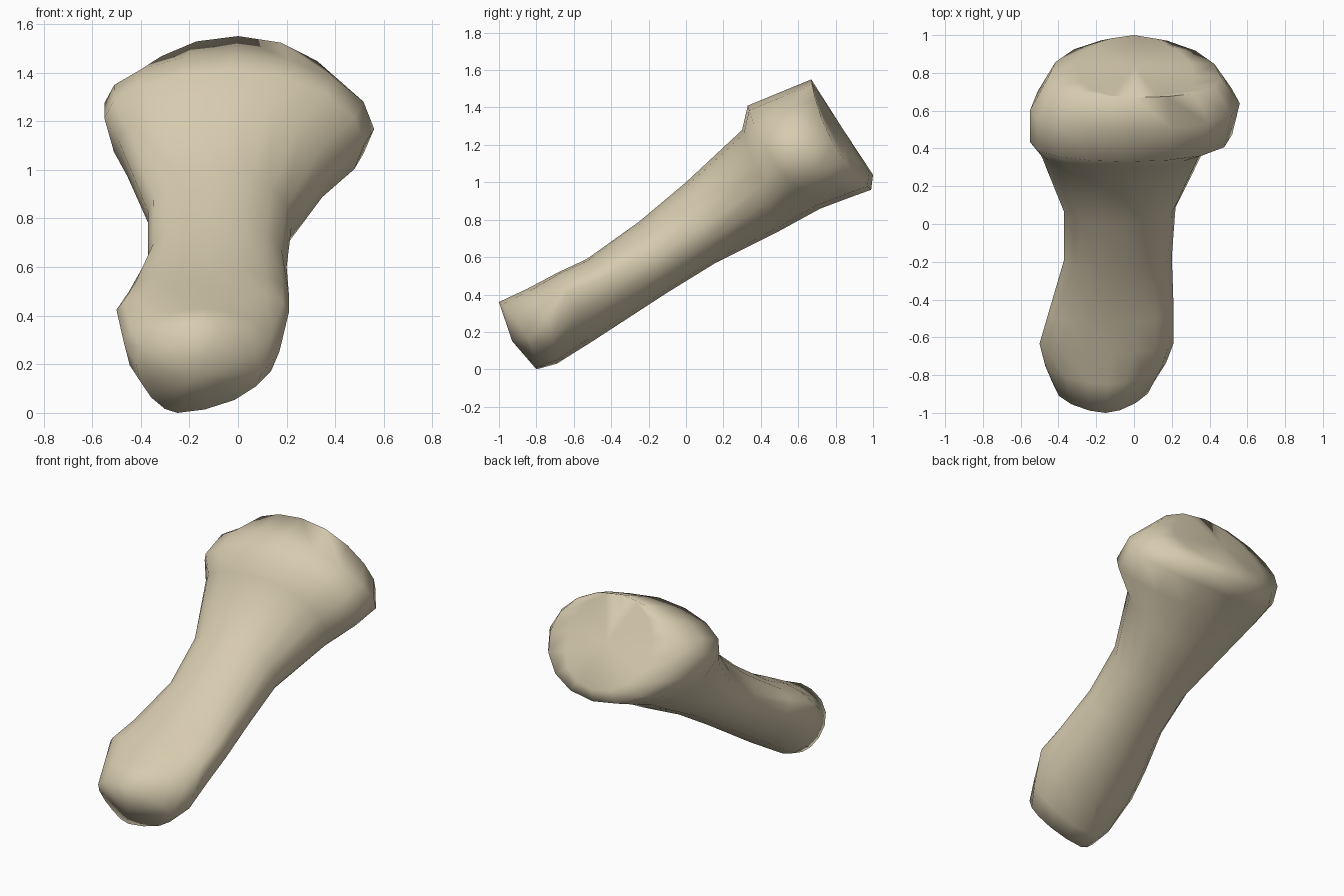
import bpy
import bmesh
from math import sin, cos, pi, radians
from mathutils import Vector

if "Cube" in bpy.data.objects:
    bpy.data.objects.remove(bpy.data.objects["Cube"])

# Bone colour
bone = bpy.data.materials.new("pale bone")
bone.use_nodes = True
colour = (0.68, 0.60, 0.43, 1)
bone.diffuse_color = colour
shader = bone.node_tree.nodes["Principled BSDF"]
shader.inputs["Base Color"].default_value = colour
shader.inputs["Roughness"].default_value = 0.8

SIDES = 16
AXIS = Vector((0, .85, .53))

# Each section: top (y, z), bottom (y, z), x range,
# and how high the widest point sits on the -x and +x sides
nose = [
    ((-1, .36), (-.8, 0), (-.42, .1), (.5, .4)),
    ((-.85, .43), (-.69, .03), (-.47, .17), (.6, .5)),
]
shaft = [
    ((-.68, .52), (-.5, .15), (-.5, .21), (.74, .72)),
    ((-.53, .59), (-.3, .28), (-.45, .21), (.7, .65)),
    ((-.25, .79), (-.1, .41), (-.37, .2), (.6, .5)),
    ((0, 1), (.16, .57), (-.37, .22), (.6, .45)),
    ((.3, 1.28), (.5, .74), (-.49, .38), (.7, .45)),
]
head = [
    ((.33, 1.41), (.72, .86), (-.55, .52), (.67, .5)),
    ((.5, 1.48), (.88, .92), (-.55, .56), (.66, .5)),
    ((.67, 1.55), (.99, .96), (-.45, .46), (.56, .5)),
    ((.67, 1.55), (1, 1.04), (-.3, .32), (.5, .5)),
]


def section_ring(bm, section, sweep, point, keel_shift):
    """Rounded section; sweep moves its -x and +x sides along the shaft."""
    top, bottom, span, wide = section
    ridge = .09 * top[0] - .06
    top, bottom = Vector((0, *top)), Vector((0, *bottom))
    ring = []
    for i in range(SIDES):
        a = 2 * pi * i / SIDES
        c, s = cos(a), sin(a)
        side = int(c > 0)
        w = wide[side]
        h = w + s * (1 - w if s > 0 else w)
        p = bottom.lerp(top, h) + AXIS * sweep[side] * c * c
        middle = ridge + keel_shift * (1 - h)
        p.x = middle + (span[side] - middle) * abs(c) ** point
        ring.append(bm.verts.new(p))
    return ring


def close_end(bm, ring, push):
    """Fan of faces to a tip pushed out along the shaft."""
    tip = bm.verts.new(sum((v.co for v in ring), Vector()) / SIDES + AXIS * push)
    for i in range(SIDES):
        bm.faces.new((ring[i], ring[(i + 1) % SIDES], tip))


# Shaft with both knuckles, lofted through the sections
bm = bmesh.new()
rings = [section_ring(bm, s, (.04, .04), 1.2, -.1) for s in nose]
rings += [section_ring(bm, s, (0, 0), 1, 0) for s in shaft]
rings += [section_ring(bm, s, (-.03, -.06), 1, 0) for s in head]
for a, b in zip(rings, rings[1:]):
    for i in range(SIDES):
        j = (i + 1) % SIDES
        bm.faces.new((a[i], a[j], b[j], b[i]))
close_end(bm, rings[0], -.06)
close_end(bm, rings[-1], .02)

# Merge the shared crest of the head
bmesh.ops.remove_doubles(bm, verts=bm.verts, dist=0.002)
bmesh.ops.recalc_face_normals(bm, faces=bm.faces)

mesh = bpy.data.meshes.new("bone")
bm.to_mesh(mesh)
bm.free()
mesh.materials.append(bone)
obj = bpy.data.objects.new("bone", mesh)
bpy.context.collection.objects.link(obj)
bpy.context.view_layer.objects.active = obj
obj.select_set(True)
bpy.ops.object.shade_smooth_by_angle(angle=radians(85))
